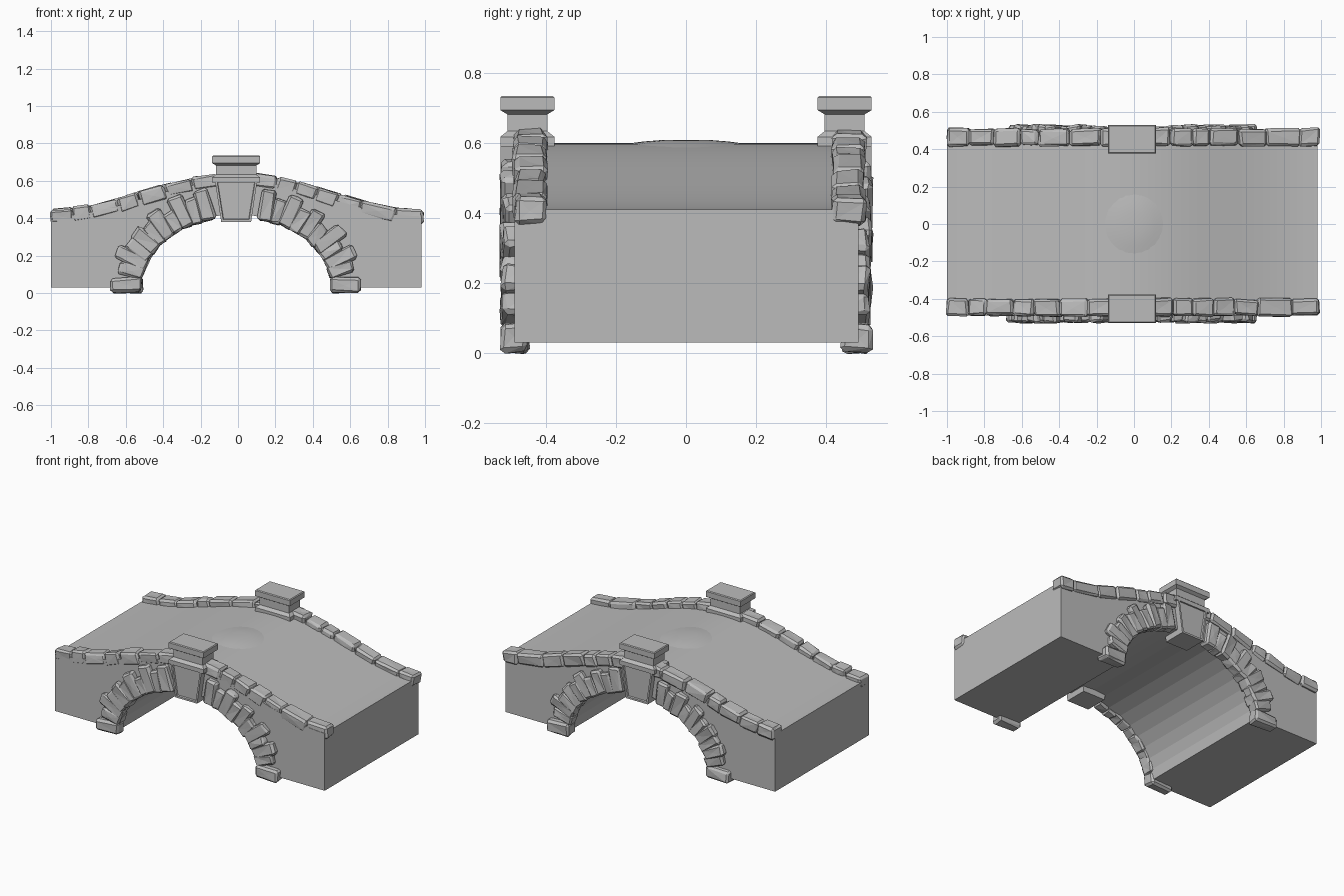
import bpy, bmesh, math, random
from mathutils import Matrix, Vector

random.seed(7)
if "Cube" in bpy.data.objects:
    bpy.data.objects.remove(bpy.data.objects["Cube"])

stone = bpy.data.materials.new("grey stone")
stone.use_nodes = True
GREY = (0.5, 0.5, 0.5, 1)
stone.diffuse_color = GREY
stone.node_tree.nodes["Principled BSDF"].inputs["Base Color"].default_value = GREY

CX = -0.01          # middle of the span
RX, RZ, FOOT = 0.52, 0.39, 0.03


def deck(x):
    return 0.41 + 0.095 * (1 + math.cos(math.pi * min(1, abs(x - CX))))


def finish(name, bm, smooth=None):
    bmesh.ops.recalc_face_normals(bm, faces=bm.faces)
    mesh = bpy.data.meshes.new(name)
    bm.to_mesh(mesh)
    bm.free()
    mesh.materials.append(stone)
    obj = bpy.data.objects.new(name, mesh)
    bpy.context.collection.objects.link(obj)
    if smooth:
        bpy.ops.object.select_all(action='DESELECT')
        obj.select_set(True)
        bpy.context.view_layer.objects.active = obj
        bpy.ops.object.shade_smooth_by_angle(angle=math.radians(smooth))
    return obj


def add_stone(bm, centre, size, angle, rough):
    """Chipped block: bevelled box, tilted about y, corners knocked about."""
    part = bmesh.new()
    bmesh.ops.create_cube(part, size=1)
    bmesh.ops.scale(part, vec=size, verts=part.verts)
    for v in part.verts:
        v.co += Vector([random.uniform(-1, 1) * rough for _ in range(3)])
    bmesh.ops.bevel(part, geom=part.edges[:], offset=min(size) * 0.16,
                    segments=1, affect='EDGES')
    big = sorted(part.faces, key=lambda f: -f.calc_area())[:6]
    bmesh.ops.poke(part, faces=big)
    for v in part.verts:
        v.co += Vector([random.uniform(-1, 1) * rough * 0.45 for _ in range(3)])
    bmesh.ops.triangulate(part, faces=part.faces)
    part.transform(Matrix.Translation(centre) @ Matrix.Rotation(angle, 4, 'Y'))
    temp = bpy.data.meshes.new("stone_part")
    part.to_mesh(temp)
    part.free()
    bm.from_mesh(temp)
    bpy.data.meshes.remove(temp)


# Bridge body: deck curve above, arch opening below, extruded across
bm = bmesh.new()
outline = [(-1, FOOT)]
outline += [(-1 + 1.98 * i / 40, deck(-1 + 1.98 * i / 40)) for i in range(41)]
outline += [(0.98, FOOT)]
outline += [(CX + RX * math.cos(a), FOOT + RZ * math.sin(a))
            for a in (math.pi * i / 18 for i in range(19))]
face = bm.faces.new([bm.verts.new((x, -0.49, z)) for x, z in outline])
out = bmesh.ops.extrude_face_region(bm, geom=[face])
bmesh.ops.translate(bm, vec=(0, 0.983, 0),
                    verts=[v for v in out["geom"] if isinstance(v, bmesh.types.BMVert)])
finish("bridge_body", bm, smooth=6)

# Worn crown: a shallow round swelling in the middle of the deck
bm = bmesh.new()
rings = [[bm.verts.new((r * math.cos(a), r * math.sin(a),
                        deck(r * math.cos(a)) + 0.011 - 0.014 * (r / 0.18) ** 2))
          for a in (math.tau * i / 24 for i in range(24))] for r in (0.06, 0.12, 0.18)]
bm.faces.new(rings[0])
for inner, outer in zip(rings, rings[1:]):
    for i in range(24):
        j = (i + 1) % 24
        bm.faces.new((inner[i], outer[i], outer[j], inner[j]))
finish("deck_crown", bm, smooth=30)

for side, label in ((-1, "front"), (1, "back")):
    # Arch ring: alternating long and short stones, springing to keystone
    bm = bmesh.new()
    for flip in (-1, 1):
        count = 11
        for i in range(count):
            a = math.radians(5.5 + 67.5 * i / (count - 1))
            length = (0.165, 0.13)[i % 2] + random.uniform(-0.015, 0.015)
            if i < 2:
                length = 0.165 - 0.03 * i
            normal = Vector((math.cos(a) / RX, 0, math.sin(a) / RZ)).normalized()
            foot = Vector((RX * math.cos(a), 0, FOOT + RZ * math.sin(a)))
            mid = foot + normal * (length / 2 - 0.015)
            if i == 0:
                normal, mid.z = Vector((1, 0, 0)), 0.043
            tilt = -math.atan2(normal.z, normal.x) + random.uniform(-0.06, 0.06) * (i > 0)
            depth = random.uniform(0.07, 0.085)
            add_stone(bm, (CX + flip * mid.x, side * 0.487, mid.z),
                      (length, depth, 0.08 - 0.012 * (i % 2)), flip * tilt, 0.007)
    finish(label + "_arch_stones", bm)

    # Coping: uneven stones laid end to end along the deck edge
    bm = bmesh.new()
    for start, end in ((-1, -0.1), (0.08, 0.99)):
        cuts = [start]
        while end - cuts[-1] > 0.22:
            cuts.append(cuts[-1] + random.uniform(0.09, 0.19))
        cuts.append(end)
        for x0, x1 in zip(cuts, cuts[1:]):
            rise = deck(x1) - deck(x0)
            x = (x0 + x1) / 2
            add_stone(bm, (x, side * 0.455 + 0.009, deck(x) + random.uniform(-0.003, 0.004)),
                      (math.hypot(x1 - x0, rise), random.uniform(0.085, 0.098), 0.078),
                      -math.atan2(rise, x1 - x0), 0.006)
    finish(label + "_coping_stones", bm)

    # Keystone: tapered wedge with a sunk panel on the outer face
    bm = bmesh.new()
    wedge = [(-0.08, 0.38), (0.08, 0.38), (0.115, 0.615), (-0.115, 0.615)]
    outer = bm.faces.new([bm.verts.new((CX + x, side * 0.53, z)) for x, z in wedge])
    out = bmesh.ops.extrude_face_region(bm, geom=[outer])
    back = [v for v in out["geom"] if isinstance(v, bmesh.types.BMVert)]
    bmesh.ops.translate(bm, vec=(0, -side * 0.15, 0), verts=back)
    if not outer.is_valid:
        outer = max(bm.faces, key=lambda f: side * f.calc_center_median().y)
    bmesh.ops.recalc_face_normals(bm, faces=bm.faces)
    bmesh.ops.inset_individual(bm, faces=[outer], thickness=0.016)
    bmesh.ops.inset_individual(bm, faces=[outer], thickness=0.004, depth=-0.01)
    finish(label + "_keystone", bm)

    # Pillar: base, sloped shoulder, neck and flared cap stacked as one loft
    bm = bmesh.new()
    profile = [(0.59, 0), (0.618, 0), (0.634, 0.02), (0.682, 0.02), (0.694, 0),
               (0.73, 0), (0.735, 0.005)]
    loops = []
    for z, pull in profile:
        hx, hy = 0.128 - pull, 0.077 - pull
        loops.append([bm.verts.new((CX + sx * hx, side * 0.453 + sy * hy, z))
                      for sx, sy in ((-1, -1), (1, -1), (1, 1), (-1, 1))])
    bm.faces.new(loops[0])
    bm.faces.new(loops[-1])
    for low, high in zip(loops, loops[1:]):
        for i in range(4):
            j = (i + 1) % 4
            bm.faces.new((low[i], low[j], high[j], high[i]))
    finish(label + "_pillar", bm)
